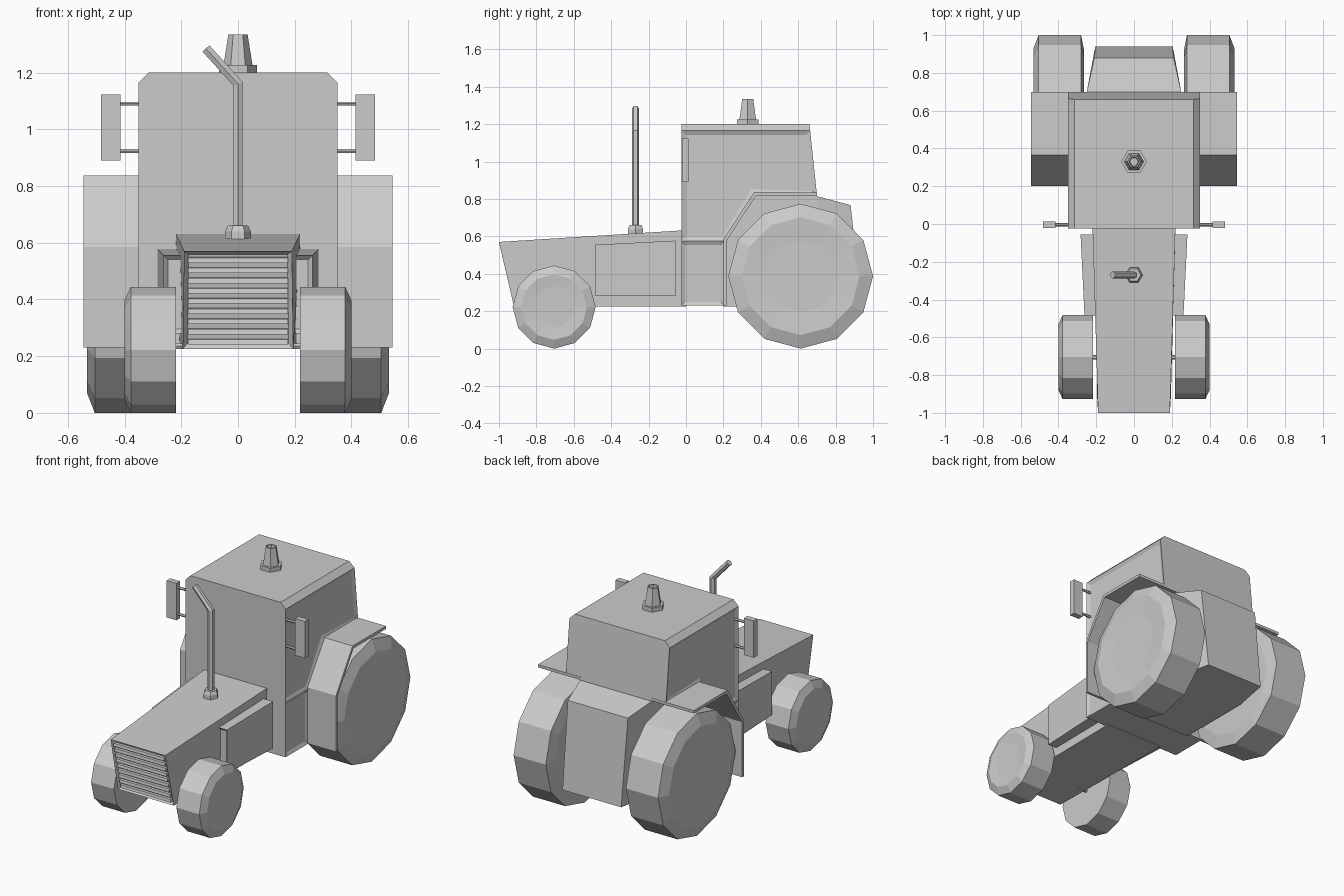
import bpy
import bmesh
import math
from mathutils import Vector

cube = bpy.data.objects.get("Cube")
if cube:
    bpy.data.objects.remove(cube, do_unlink=True)

grey = bpy.data.materials.new("plain_grey")
grey.use_nodes = True
GREY = (0.6, 0.6, 0.6, 1)
grey.diffuse_color = GREY
grey.node_tree.nodes["Principled BSDF"].inputs["Base Color"].default_value = GREY


def finish(name, bm):
    bmesh.ops.recalc_face_normals(bm, faces=bm.faces)
    mesh = bpy.data.meshes.new(name)
    bm.to_mesh(mesh)
    bm.free()
    mesh.materials.append(grey)
    obj = bpy.data.objects.new(name, mesh)
    bpy.context.collection.objects.link(obj)
    return obj


def loft(name, rings, inset=None):
    """Skin closed rings of points; inset = (test on normal, margin, depth)."""
    bm = bmesh.new()
    loops = [[bm.verts.new(p) for p in ring] for ring in rings]
    n = len(loops[0])
    for a, b in zip(loops, loops[1:]):
        for i in range(n):
            j = (i + 1) % n
            bm.faces.new((a[i], a[j], b[j], b[i]))
    bm.faces.new(loops[0])
    bm.faces.new(loops[-1])
    bmesh.ops.recalc_face_normals(bm, faces=bm.faces)
    if inset:
        test, margin, depth = inset
        bm.normal_update()
        picked = [f for f in bm.faces if test(f.normal)]
        bmesh.ops.inset_individual(bm, faces=picked, thickness=margin,
                                   depth=-depth, use_even_offset=True)
    return finish(name, bm)


def prism(name, profile, x0, x1, inset=None):
    """Extrude a (y, z) profile along x."""
    return loft(name, [[(x, y, z) for y, z in profile] for x in (x0, x1)], inset)


def box(name, lo, hi):
    profile = [(lo[1], lo[2]), (hi[1], lo[2]), (hi[1], hi[2]), (lo[1], hi[2])]
    return prism(name, profile, lo[0], hi[0])


def rect(y, z, w0, w1=None):
    """Horizontal rectangle between two y values."""
    w1 = w0 if w1 is None else w1
    return [(-w0, y[0], z), (w0, y[0], z), (w1, y[1], z), (-w1, y[1], z)]


def hexagons(name, x, y, steps):
    """Stack of hexagonal rings given as (z, radius)."""
    return loft(name, [[(x + r * math.cos(math.tau * i / 6),
                         y + r * math.sin(math.tau * i / 6), z)
                        for i in range(6)] for z, r in steps])


def wheel(name, side, y, z, profile):
    """Twelve-sided wheel from (x, radius) steps."""
    return loft(name, [[(side * x, y + r * math.cos(math.tau * i / 12),
                         z + r * math.sin(math.tau * i / 12))
                        for i in range(12)] for x, r in profile])


def rod(name, points, radius, sides=6):
    """Mitred tube lying in an x-z plane."""
    pts = [Vector(p) for p in points]
    across = Vector((0, 1, 0))
    rings = []
    for i, p in enumerate(pts):
        before = (p - pts[i - 1]).normalized() if i else None
        after = (pts[i + 1] - p).normalized() if i + 1 < len(pts) else None
        before, after = before or after, after or before
        along = (before + after).normalized()
        normal = along.cross(across) / along.dot(before)
        rings.append([p + radius * (math.cos(math.tau * k / sides) * across
                                    + math.sin(math.tau * k / sides) * normal)
                      for k in range(sides)])
    return loft(name, rings)


def sideways(n):
    return abs(n.x) > 0.95


# Bonnet with recessed grille
loft("bonnet", [rect((-0.92, 0.0), 0.225, 0.195, 0.205),
                [(-0.19, -1, 0.57), (0.19, -1, 0.57), (0.22, 0, 0.633), (-0.22, 0, 0.633)]],
     (lambda n: n.y < -0.8, 0.016, 0.02))
for i in range(9):
    z = 0.25 + i * 0.036
    y = -0.92 - (z - 0.225) * 0.232
    prism(f"grille_slat_{i + 1}", [(y + 0.001, z - 0.009), (y + 0.024, z - 0.005),
                                   (y + 0.024, z + 0.012), (y + 0.004, z + 0.009)],
          -0.176, 0.176)

# Cab: glazed upper part, lower door part, chamfered roof
prism("cab_upper", [(-0.025, 0.575), (0.205, 0.575), (0.36, 0.83), (0.7, 0.82), (0.664, 1.165),
                    (-0.025, 1.165)], -0.35, 0.35, (sideways, 0.022, 0.01))
prism("cab_lower", [(-0.025, 0.23), (0.205, 0.23), (0.205, 0.575), (-0.025, 0.575)],
      -0.35, 0.35, (sideways, 0.02, 0.01))
loft("cab_roof", [rect((-0.025, 0.664), 1.165, 0.35), rect((-0.025, 0.66), 1.2, 0.315)])

# Rear body between the wheels
prism("rear_body", [(0.2, 0.225), (0.7, 0.225), (0.7, 0.82), (0.36, 0.82), (0.2, 0.575)],
      -0.25, 0.25)
loft("rear_box", [rect((0.7, 0.94), 0.225, 0.25, 0.205),
                  [(-0.25, 0.7, 0.815), (0.25, 0.7, 0.815),
                   (0.21, 0.88, 0.767), (-0.21, 0.88, 0.767)]])

# Paired parts
for label, s in (("left", 1), ("right", -1)):
    prism(f"{label}_fender", [(0.2, 0.23), (0.2, 0.585), (0.365, 0.837), (0.7, 0.835),
                              (0.7, 0.817), (0.375, 0.818), (0.217, 0.578), (0.217, 0.23)],
          s * 0.25, s * 0.545)
    wheel(f"{label}_rear_wheel", s, 0.613, 0.387,
          [(0.265, 0.31), (0.28, 0.387), (0.505, 0.387), (0.533, 0.315), (0.525, 0.19)])
    wheel(f"{label}_front_wheel", s, -0.705, 0.222,
          [(0.218, 0.222), (0.378, 0.222), (0.4, 0.175), (0.394, 0.11)])
    rod(f"{label}_axle", [(s * 0.15, -0.705, 0.235), (s * 0.23, -0.705, 0.235)], 0.012)

    # Tapered side box with a recessed front panel
    loft(f"{label}_side_box",
         [[(s * 0.15, y, 0.28), (s * w, y, 0.28), (s * w, y, top), (s * 0.15, y, top)]
          for y, w, top in ((-0.485, 0.262, 0.555), (-0.055, 0.283, 0.577))],
         (lambda n: n.y < -0.9, 0.015, 0.015))

    # Mirror on two arms
    box(f"{label}_mirror", (s * 0.415, -0.022, 0.89), (s * 0.483, 0.014, 1.123))
    for k, z in enumerate((0.923, 1.09)):
        rod(f"{label}_mirror_arm_{k + 1}", [(s * 0.34, -0.004, z), (s * 0.42, -0.004, z)], 0.008)

# Exhaust stack
hexagons("exhaust_base", 0, -0.27, [(0.6, 0.046), (0.64, 0.046), (0.66, 0.036)])
rod("exhaust_pipe", [(0, -0.27, 0.64), (0, -0.27, 1.16), (-0.113, -0.27, 1.285)], 0.019)

# Roof beacon with hollow top
hexagons("beacon_base", 0, 0.33, [(1.195, 0.067), (1.226, 0.067)])
hexagons("beacon", 0, 0.33, [(1.22, 0.052), (1.334, 0.034), (1.334, 0.026), (1.29, 0.022)])
